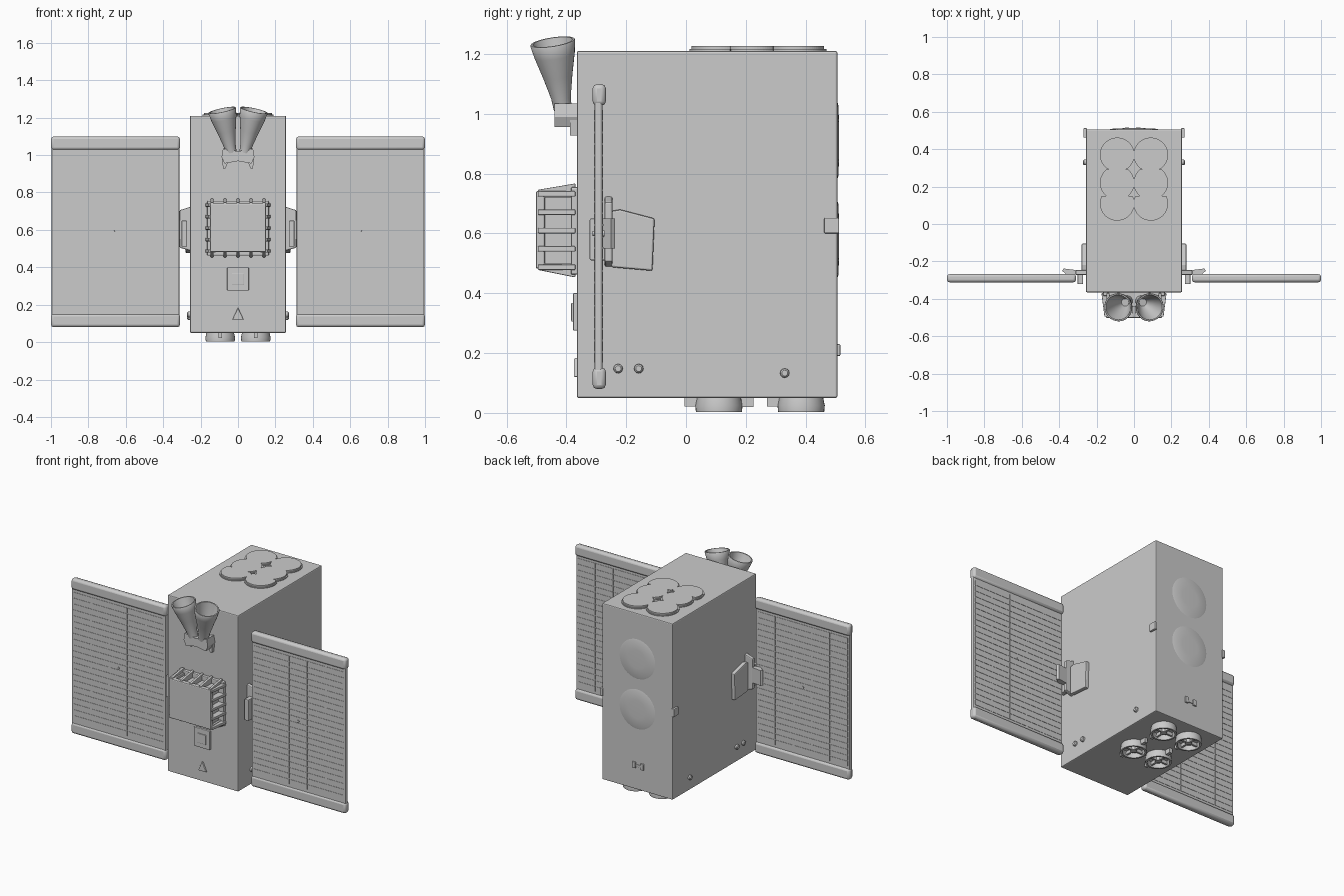
import bpy, bmesh, math
from mathutils import Matrix, Vector

if "Cube" in bpy.data.objects:
    bpy.data.objects.remove(bpy.data.objects["Cube"])


def finish(name, bm, bevel=0, mirror=False, smooth=False):
    """Turn a bmesh (world coordinates) into an object."""
    bmesh.ops.remove_doubles(bm, verts=bm.verts, dist=1e-5)
    bmesh.ops.recalc_face_normals(bm, faces=bm.faces)
    me = bpy.data.meshes.new(name)
    bm.to_mesh(me)
    bm.free()
    ob = bpy.data.objects.new(name, me)
    bpy.context.collection.objects.link(ob)
    if bevel:
        m = ob.modifiers.new("bevel", 'BEVEL')
        m.width, m.segments, m.limit_method = bevel, 2, 'ANGLE'
    if mirror:
        ob.modifiers.new("mirror", 'MIRROR')
    if smooth:
        bpy.ops.object.select_all(action='DESELECT')
        ob.select_set(True)
        bpy.context.view_layer.objects.active = ob
        bpy.ops.object.shade_smooth_by_angle(angle=math.radians(40))
    return ob


def box(bm, x0, x1, y0, y1, z0, z1):
    mat = Matrix.Translation(((x0 + x1) / 2, (y0 + y1) / 2, (z0 + z1) / 2))
    mat = mat @ Matrix.Diagonal((x1 - x0, y1 - y0, z1 - z0, 1))
    bmesh.ops.create_cube(bm, size=1, matrix=mat)


def boxes(name, specs, **kw):
    bm = bmesh.new()
    for s in specs:
        box(bm, *s)
    return finish(name, bm, **kw)


def prism(bm, pts, offset):
    """Extrude a planar outline by an offset vector."""
    a = [bm.verts.new(p) for p in pts]
    b = [bm.verts.new(Vector(p) + Vector(offset)) for p in pts]
    bm.faces.new(a)
    bm.faces.new(b[::-1])
    for i in range(len(a)):
        j = (i + 1) % len(a)
        bm.faces.new((a[i], b[i], b[j], a[j]))


def lathe(bm, profile, base, axis, n=32):
    """Revolve (radius, height) points around an axis."""
    mat = Matrix.Translation(base) @ Vector(axis).to_track_quat('Z', 'Y').to_matrix().to_4x4()
    rings = []
    for r, h in profile:
        if r == 0:
            rings.append([bm.verts.new(mat @ Vector((0, 0, h)))] * n)
        else:
            rings.append([bm.verts.new(mat @ Vector((r * math.cos(math.tau * i / n), r * math.sin(math.tau * i / n), h)))
                          for i in range(n)])
    for a, b in zip(rings, rings[1:]):
        for i in range(n):
            j = (i + 1) % n
            vs = list(dict.fromkeys((a[i], a[j], b[j], b[i])))
            if len(vs) > 2:
                bm.faces.new(vs)


# Main body
boxes("body", [(-0.257, 0.257, -0.365, 0.506, 0.05, 1.21)], bevel=0.006)

# Solar panels: slab, thick top and bottom rails, cell strips, centre stud
boxes("solar_panel", [(0.312, 0.998, -0.306, -0.279, 0.085, 1.095)], bevel=0.008, mirror=True)
boxes("panel_rails", [(0.31, 1.0, -0.312, -0.268, z, z + 0.072) for z in (0.08, 1.027)],
      bevel=0.014, mirror=True, smooth=True)
cells = []
cols, rows, dx, dz = 5, 22, 0.66 / 5, 0.85 / 22
for c in range(cols):
    for r in range(rows):
        x, z = 0.326 + c * dx, 0.165 + r * dz
        for y in (-0.308, -0.281):
            cells.append((x + 0.002, x + dx - 0.002, y, y + 0.004, z + 0.003, z + dz - 0.003))
boxes("solar_cells", cells, mirror=True)
bm = bmesh.new()
lathe(bm, [(0, 0), (0.01, 0), (0.008, 0.04), (0, 0.04)], (0.655, -0.273, 0.6), (0, -1, 0), 12)
finish("panel_stud", bm, mirror=True)

# Panel hinges: side pad, bracket plate, knuckle and arm
bm = bmesh.new()
prism(bm, [(0.25, -0.25, 0.675), (0.25, -0.22, 0.68), (0.25, -0.105, 0.65),
           (0.25, -0.112, 0.475), (0.25, -0.25, 0.487)], (0.03, 0, 0))
prism(bm, [(0.25, -0.272, 0.725), (0.312, -0.272, 0.705), (0.312, -0.272, 0.505),
           (0.25, -0.272, 0.487)], (0, 0.026, 0))
finish("hinge_bracket", bm, bevel=0.006, mirror=True)
boxes("hinge_arm", [(0.272, 0.302, -0.322, -0.25, 0.51, 0.65)], bevel=0.005, mirror=True)
bm = bmesh.new()
prism(bm, [(0.28, -0.268, 0.55), (0.28, -0.25, 0.55), (0.375, -0.238, 0.55), (0.385, -0.25, 0.55),
           (0.35, -0.278, 0.55)], (0, 0, 0.1))
finish("hinge_link", bm, mirror=True)

# Front instrument: core, face plate, back flange and cooling fins
boxes("instrument_core", [(-0.128, 0.128, -0.48, -0.36, 0.495, 0.725)], bevel=0.004)
boxes("instrument_face", [(-0.15, 0.15, -0.502, -0.472, 0.482, 0.742)], bevel=0.006)
boxes("instrument_flange", [(-0.165, 0.165, -0.385, -0.36, 0.462, 0.755)], bevel=0.006)
bm = bmesh.new()
for i in range(5):
    t = i / 4
    z, x = 0.478 + 0.245 * t, -0.147 + 0.278 * t
    for s in (-1, 1):
        prism(bm, [(s * 0.12, -0.495, z), (s * 0.158, -0.495, z), (s * 0.174, -0.37, z),
                   (s * 0.12, -0.37, z)], (0, 0, 0.018))
    for inner, out0, out1 in ((0.72, 0.746, 0.767), (0.5, 0.478, 0.453)):
        prism(bm, [(x, -0.495, inner), (x, -0.495, out0), (x, -0.37, out1),
                   (x, -0.37, inner)], (0.016, 0, 0))
finish("instrument_fins", bm, bevel=0.003)

# Small square sensor below the instrument
boxes("square_sensor", [(-0.058, 0.058, -0.378, -0.36, 0.275, 0.4),
                        (-0.033, 0.033, -0.384, -0.37, 0.305, 0.368)], bevel=0.004)
# Triangular marker plate low on the front
bm = bmesh.new()
prism(bm, [(-0.03, -0.375, 0.12), (0.03, -0.375, 0.12), (0, -0.375, 0.185)], (0, 0.02, 0))
finish("front_wedge", bm, bevel=0.004)

# Twin horn antennas, hollow
bm = bmesh.new()
base, tip = Vector((0.037, -0.412, 1.015)), Vector((0.085, -0.446, 1.24))
L = (tip - base).length
lathe(bm, [(0, 0), (0.03, 0), (0.033, 0.04), (0.05, L * 0.5), (0.068, L * 0.8), (0.076, L - 0.004),
           (0.074, L), (0.067, L), (0.058, L * 0.8), (0.04, L * 0.5), (0.02, 0.05), (0, 0.05)], base, tip - base)
finish("horn_antenna", bm, mirror=True, smooth=True)
# Horn mount: yoke with splayed feet
bm = bmesh.new()
prism(bm, [(0, -0.44, 1.02), (0.08, -0.44, 1.035), (0.088, -0.44, 0.99), (0.072, -0.44, 0.955),
           (0, -0.44, 0.968)], (0, 0.085, 0))
prism(bm, [(0.045, -0.388, 0.98), (0.085, -0.388, 0.98), (0.08, -0.388, 0.928),
           (0.068, -0.388, 0.928)], (0, 0.03, 0))
finish("horn_mount", bm, mirror=True)


# Roof reflector: six merged lobes on a thin skirt, each lobe clipped to its cell
def lobes(name, r, z0, z1):
    bm = bmesh.new()
    for cy, lo, hi in ((0.37, 0.292, 1), (0.22, 0.15, 0.292), (0.11, -1, 0.15)):
        pts = []
        for i in range(64):
            a = math.tau * i / 64
            p = (max(0.09 + r * math.cos(a), 0), min(max(cy + r * math.sin(a), lo), hi), z0)
            if not pts or (Vector(p) - Vector(pts[-1])).length > 1e-4:
                pts.append(p)
        prism(bm, pts, (0, 0, z1 - z0))
    finish(name, bm, mirror=True)


lobes("roof_lobe_skirt", 0.099, 1.205, 1.216)
lobes("roof_lobes", 0.092, 1.205, 1.226)

# Four thruster rings underneath, with cross braces, hub and mounting tabs
bm = bmesh.new()
for y in (0.11, 0.385):
    lathe(bm, [(0.072, -0.055), (0.079, -0.022), (0.077, 0), (0.066, 0), (0.06, -0.03), (0, -0.03)],
          (0.095, y, 0.003), (0, 0, -1))
    lathe(bm, [(0.022, -0.04), (0.02, -0.008), (0, -0.008)], (0.095, y, 0.003), (0, 0, -1), 16)
finish("thruster_rings", bm, mirror=True, smooth=True)
spec = []
for y in (0.11, 0.385):
    spec += [(0.03, 0.16, y - 0.006, y + 0.006, 0.012, 0.034),
             (0.089, 0.101, y - 0.065, y + 0.065, 0.012, 0.034),
             (0.085, 0.105, y - 0.115, y - 0.07, 0.022, 0.055)]
spec.append((0.085, 0.105, 0.185, 0.225, 0.02, 0.055))
boxes("thruster_braces", spec, mirror=True)

# Shallow domes on the back
bm = bmesh.new()
for z in (0.91, 0.58):
    lathe(bm, [(0.14, -0.002), (0.12, 0.004), (0.06, 0.007), (0, 0.006)], (0, 0.505, z), (0, 1, 0))
finish("back_domes", bm, smooth=True)
boxes("back_fitting", [(-0.05, -0.025, 0.5, 0.516, 0.19, 0.23), (0.01, 0.035, 0.5, 0.516, 0.19, 0.23),
                       (-0.03, 0.02, 0.5, 0.511, 0.2, 0.215)], bevel=0.004)

# Side fittings: rear edge clamp and small studs
boxes("edge_clamps", [(0.25, 0.27, 0.462, 0.512, 0.6, 0.652)], bevel=0.004, mirror=True)
bm = bmesh.new()
for y, z in ((-0.227, 0.148), (-0.158, 0.148), (0.33, 0.133)):
    lathe(bm, [(0.016, -0.005), (0.015, 0.01), (0.01, 0.015), (0, 0.015)], (0.257, y, z), (1, 0, 0), 12)
finish("side_studs", bm, mirror=True, smooth=True)
